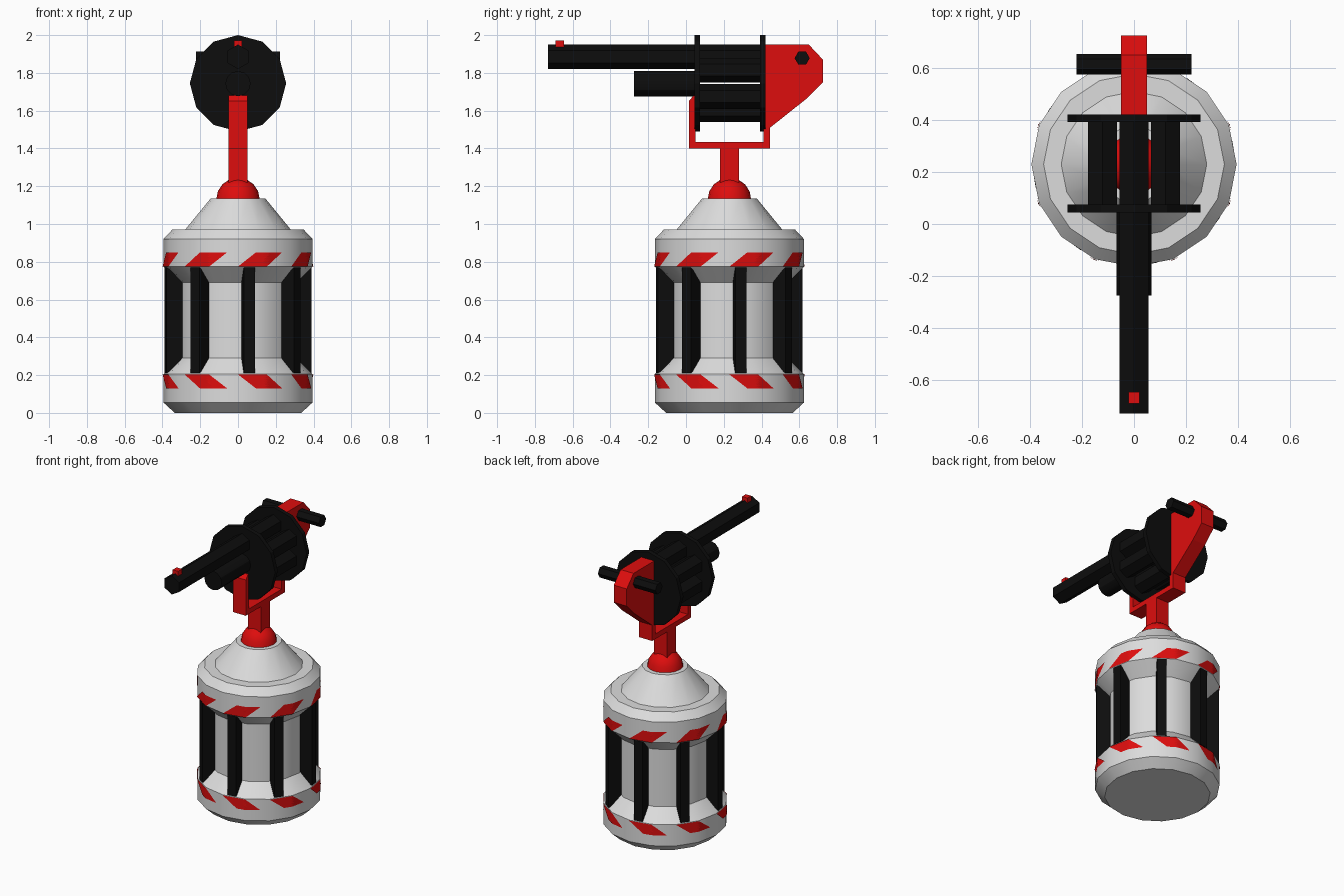
import bpy, bmesh
from math import sin, cos, pi, radians

cube = bpy.data.objects.get("Cube")
if cube:
    bpy.data.objects.remove(cube, do_unlink=True)


def material(name, rgb):
    m = bpy.data.materials.new(name)
    m.use_nodes = True
    m.diffuse_color = (*rgb, 1)
    m.node_tree.nodes["Principled BSDF"].inputs["Base Color"].default_value = (*rgb, 1)
    return m


white = material("white", (0.72, 0.72, 0.72))
red = material("red", (0.73, 0.004, 0.004))
black = material("black", (0.004, 0.004, 0.004))

SIDES = 16       # facets around the base
BASE_Y = 0.23    # base axis
GUN_Z = 1.745    # drum axis height


def make(name, verts, faces, mat, smooth=False):
    me = bpy.data.meshes.new(name)
    me.from_pydata(verts, [], faces)
    bm = bmesh.new()
    bm.from_mesh(me)
    bmesh.ops.recalc_face_normals(bm, faces=bm.faces)
    bm.to_mesh(me)
    bm.free()
    me.materials.append(mat)
    ob = bpy.data.objects.new(name, me)
    bpy.context.collection.objects.link(ob)
    if smooth:
        bpy.ops.object.select_all(action='DESELECT')
        ob.select_set(True)
        bpy.context.view_layer.objects.active = ob
        bpy.ops.object.shade_smooth_by_angle(angle=radians(30))
    return ob


def loft(name, rings, mat, smooth=False):
    """Join equal-length rings of points and cap both ends."""
    n = len(rings[0])
    faces = [(k * n + i, k * n + (i + 1) % n, (k + 1) * n + (i + 1) % n, (k + 1) * n + i)
             for k in range(len(rings) - 1) for i in range(n)]
    last = (len(rings) - 1) * n
    faces += [tuple(range(n)), tuple(range(last, last + n))]
    return make(name, [p for ring in rings for p in ring], faces, mat, smooth)


def lathe(name, profile, n, mat):
    rings = [[(r * sin(2 * pi * i / n), BASE_Y - r * cos(2 * pi * i / n), z)
              for i in range(n)] for r, z in profile]
    return loft(name, rings, mat, True)


def tube_y(name, x, z, r, y0, y1, n, mat, smooth=False):
    ring = [(x + r * sin(2 * pi * i / n), z + r * cos(2 * pi * i / n)) for i in range(n)]
    return loft(name, [[(a, y, b) for a, b in ring] for y in (y0, y1)], mat, smooth)


def plate_x(name, outline, half, mat):
    """Extrude a (y, z) outline sideways."""
    return loft(name, [[(x, y, z) for y, z in outline] for x in (-half, half)], mat)


def box_outline(y0, y1, z0, z1):
    return [(y0, z0), (y1, z0), (y1, z1), (y0, z1)]


# Canister base with a recessed waist and conical top
R, WAIST = 0.395, 0.31
lathe("canister", [(0.335, 0), (R, 0.055), (R, 0.205), (WAIST, 0.29), (WAIST, 0.69),
                   (R, 0.775), (R, 0.92), (0.348, 0.97), (0.28, 0.97), (0.145, 1.135)],
      SIDES, white)

# Upright fins in the waist
for i in range(8):
    t = radians(9) + i * pi / 4
    side = [(0.28, 0.275), (0.388, 0.21), (0.388, 0.77), (0.28, 0.705)]
    rings = [[(r * sin(t) + w * cos(t), BASE_Y - r * cos(t) + w * sin(t), z)
              for r, z in side] for w in (-0.03, 0.03)]
    loft("waist_fin", rings, black)


# Slanted hazard stripes hugging the facets of both bands
def on_facet(t, z):
    step = 2 * pi / SIDES
    r = R * cos(step / 2) / cos(t % step - step / 2) + 0.004
    return (r * sin(t), BASE_Y - r * cos(t), z)


STEPS, ROWS = 12, 6
for band, z0, z1 in (("upper", 0.775, 0.85), ("lower", 0.203, 0.13)):
    for i in range(8):
        verts = [on_facet(i * pi / 4 + radians(22.5 * s / STEPS + 14 * k / ROWS),
                          z0 + (z1 - z0) * k / ROWS)
                 for k in range(ROWS + 1) for s in range(STEPS + 1)]
        w = STEPS + 1
        faces = [(k * w + s, k * w + s + 1, (k + 1) * w + s + 1, (k + 1) * w + s)
                 for k in range(ROWS) for s in range(STEPS)]
        ob = make(band + "_stripe", verts, faces, red)
        # open sheets: make every face point away from the axis
        if sum(p.normal.x * p.center.x + p.normal.y * (p.center.y - BASE_Y)
               for p in ob.data.polygons) < 0:
            ob.data.flip_normals()

# Ball joint, post and yoke
lathe("ball_joint", [(0.115 * cos(radians(a)), 1.13 + 0.115 * sin(radians(a)))
                     for a in (0, 22, 44, 66, 85)], 16, red)
plate_x("post", box_outline(0.18, 0.28, 1.2, 1.41), 0.05, red)
plate_x("yoke", [(0.015, 1.4), (0.445, 1.4), (0.445, 1.53), (0.41, 1.53), (0.41, 1.435),
                 (0.05, 1.435), (0.05, 1.68), (0.04, 1.68), (0.015, 1.65)], 0.05, red)

# Drum: two end plates and six chambers
for name, y in (("front_drum_plate", 0.045), ("rear_drum_plate", 0.392)):
    tube_y(name, 0, GUN_Z, 0.255, y, y + 0.03, 12, black)
for i in range(6):
    a = i * pi / 3
    tube_y("drum_chamber", 0.14 * sin(a), GUN_Z + 0.14 * cos(a), 0.065, 0.06, 0.405, 6, black)

# Barrels and front sight
tube_y("main_barrel", 0, GUN_Z + 0.14, 0.065, -0.73, 0.06, 6, black)
tube_y("lower_barrel", 0, GUN_Z - 0.002, 0.067, -0.275, 0.06, 12, black, True)
plate_x("front_sight", box_outline(-0.69, -0.647, 1.93, 1.972), 0.021, red)

# Rear frame and cross handle
plate_x("rear_frame", [(0.415, 1.95), (0.65, 1.95), (0.725, 1.87), (0.725, 1.75),
                       (0.64, 1.665), (0.445, 1.51), (0.415, 1.51)], 0.05, red)
plate_x("cross_handle", [(0.615 + 0.04 * cos(i * pi / 3), 1.878 + 0.04 * sin(i * pi / 3))
                         for i in range(6)], 0.222, black)
